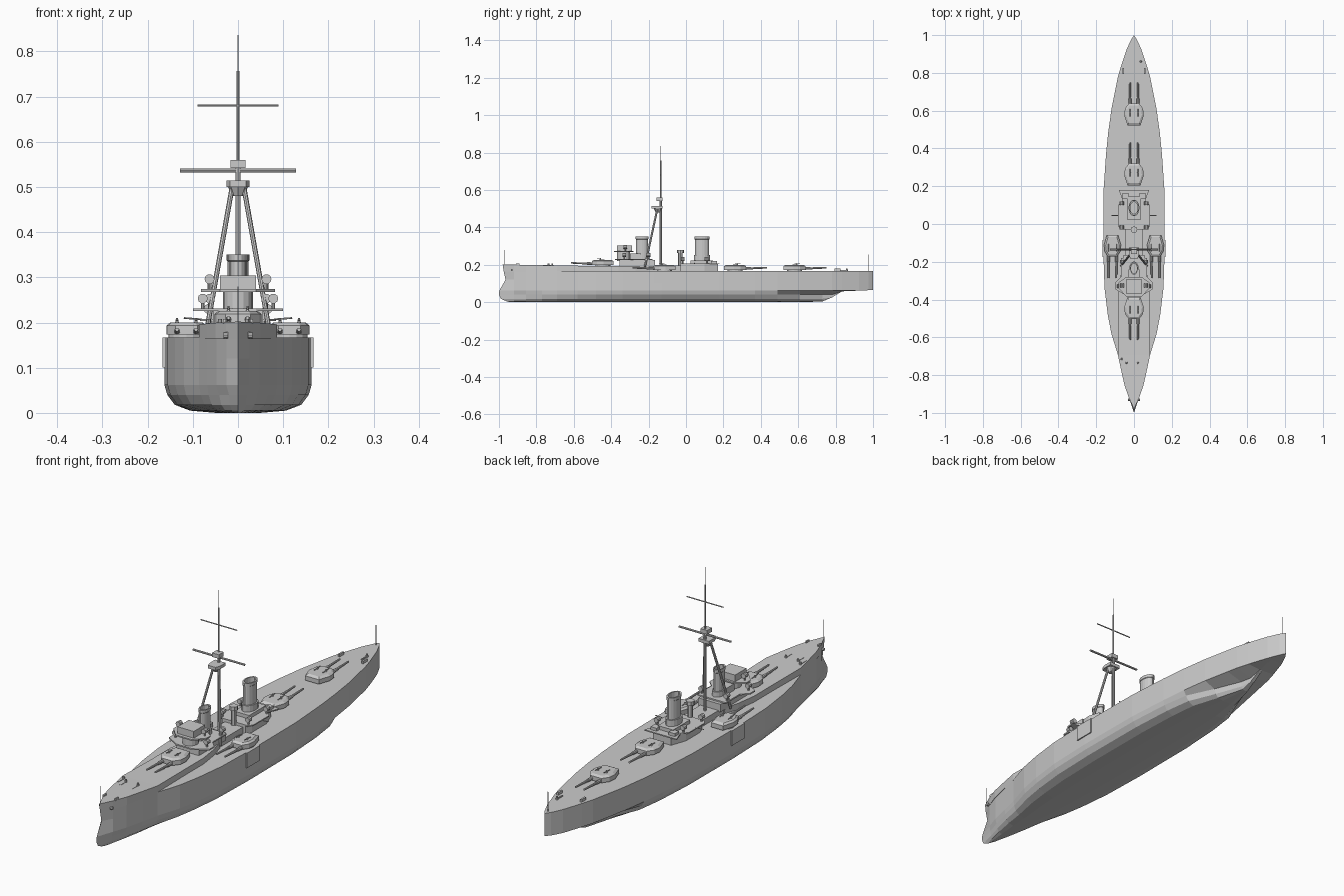
import bpy, bmesh, math
from mathutils import Vector

cube = bpy.data.objects.get("Cube")
if cube:
    bpy.data.objects.remove(cube, do_unlink=True)

grey = bpy.data.materials.new("warship grey")
grey.use_nodes = True
grey.diffuse_color = (0.6, 0.6, 0.6, 1)
grey.node_tree.nodes["Principled BSDF"].inputs["Base Color"].default_value = (0.6, 0.6, 0.6, 1)


def finish(name, bm):
    bmesh.ops.remove_doubles(bm, verts=bm.verts, dist=1e-5)
    bmesh.ops.recalc_face_normals(bm, faces=bm.faces)
    mesh = bpy.data.meshes.new(name)
    bm.to_mesh(mesh)
    bm.free()
    mesh.materials.append(grey)
    ob = bpy.data.objects.new(name, mesh)
    bpy.context.collection.objects.link(ob)
    return ob


def loft(name, rings, closed=True):
    """Skin a list of rings of points and cap both ends."""
    bm = bmesh.new()
    rows = [[bm.verts.new(p) for p in r] for r in rings]
    n = len(rows[0])
    for a, b in zip(rows, rows[1:]):
        for i in range(n):
            j = (i + 1) % n
            bm.faces.new((a[i], a[j], b[j], b[i]))
    if closed:
        bm.faces.new(rows[0])
        bm.faces.new(rows[-1])
    return finish(name, bm)


def prism(name, outline, z0, z1, top=1.0):
    """Extrude a plan outline, optionally tapering toward its middle."""
    cx = sum(p[0] for p in outline) / len(outline)
    cy = sum(p[1] for p in outline) / len(outline)
    upper = [(cx + (x - cx) * top, cy + (y - cy) * top, z1) for x, y in outline]
    return loft(name, [[(x, y, z0) for x, y in outline], upper])


def mirrored(half):
    return half + [(-x, y) for x, y in reversed(half)]


def box(name, x, y, z, sx, sy, sz):
    pts = [(x - sx / 2, y - sy / 2), (x + sx / 2, y - sy / 2),
           (x + sx / 2, y + sy / 2), (x - sx / 2, y + sy / 2)]
    return prism(name, pts, z, z + sz)


def rod(name, a, b, r, r2=None, sides=8):
    a, b = Vector(a), Vector(b)
    q = (b - a).to_track_quat('Z', 'Y')
    rings = []
    for c, rad in ((a, r), (b, r if r2 is None else r2)):
        rings.append([c + q @ Vector((rad * math.cos(t), rad * math.sin(t), 0))
                      for t in (2 * math.pi * i / sides for i in range(sides))])
    return loft(name, rings)


def oval(rx, ry, cy, n=16):
    return [(rx * math.cos(2 * math.pi * i / n), cy + ry * math.sin(2 * math.pi * i / n))
            for i in range(n)]


# Hull: levels are (height, share of beam, stem position)
DECK = 0.167
levels = [(DECK, 1, -0.975), (0.12, 1, -0.965), (0.062, 1, -0.998), (0.04, 0.96, -1.0),
          (0.018, 0.86, -0.99), (0.005, 0.65, -0.96), (0, 0.3, -0.94)]
# Stations: y, half beam, fullness below water, keel height
stations = [(-0.92, 0.026, 0.8, 0), (-0.855, 0.048, 0.9, 0), (-0.77, 0.068, 1, 0),
            (-0.69, 0.086, 1, 0), (-0.58, 0.12, 1, 0), (-0.48, 0.139, 1, 0),
            (-0.34, 0.156, 1, 0), (-0.13, 0.163, 1, 0), (0.18, 0.161, 1, 0),
            (0.37, 0.148, 1, 0), (0.49, 0.136, 0.95, 0), (0.61, 0.119, 0.6, 0),
            (0.73, 0.095, 0.22, 0.004), (0.78, 0.085, 0.12, 0.025),
            (0.835, 0.069, 0.1, 0.058), (0.925, 0.039, 0.5, 0.062),
            (0.975, 0.016, 0.5, 0.064), (1.0, 0, 0, 0.066)]
rings = [[(0, s, z) for z, k, s in levels] * 1]
rings[0] += rings[0][::-1]
for y, w, full, keel in stations:
    half = [(w * k * (full if z < 0.06 else 1), y, max(z, keel)) for z, k, s in levels]
    rings.append(half + [(-x, b, z) for x, b, z in reversed(half)])
loft("hull", rings, closed=False)

# Raised forecastle following the bow, then running aft inside the side decks
plan = [(0, -0.98), (0.027, -0.92), (0.05, -0.855), (0.069, -0.77), (0.086, -0.69),
        (0.083, -0.5), (0.083, -0.36), (0.07, -0.27), (0.05, -0.2)]
rings = []
for x, y in plan:
    z = 0.194 + 0.008 * max(0, (-y - 0.6) / 0.38)
    foot = y + 0.005 if x == 0 else y
    rings.append([(x, foot, DECK - 0.003), (x, y, z), (-x, y, z), (-x, foot, DECK - 0.003)])
loft("forecastle", rings)


# Twin gun turrets
def turret(name, cx, cy, z, d):
    def at(x, y):
        return (cx + x, cy + y * d)
    base = [at(0.04 * math.cos(i * math.pi / 8), 0.04 * math.sin(i * math.pi / 8)) for i in range(16)]
    prism(name + "_barbette", base, z - 0.02, z + 0.008)
    shape = [(0.028, 0.058), (0.048, 0.03), (0.052, -0.005), (0.034, -0.058)]
    scale = 0.86 if cx else 1
    pts = [at(x * scale, y) for x, y in mirrored(shape)]
    prism(name + "_house", pts, z + 0.006, z + 0.026)
    prism(name + "_roof", pts, z + 0.026, z + 0.033, 0.8)
    for s in (-1, 1):
        x = s * 0.021
        a, b, c = at(x, 0.045), at(x, 0.085), at(x, 0.17)
        rod(name + "_gun_breech", (*a, z + 0.013), (*b, z + 0.014), 0.007)
        rod(name + "_gun_barrel", (*b, z + 0.014), (*c, z + 0.017), 0.0055, 0.004)
        h = at(x, 0.012)
        rod(name + "_sight_hood", (*h, z + 0.028), (*h, z + 0.043), 0.005, 0.002, 6)
        g = at(x, -0.01)
        rod(name + "_roof_gun", (*g, z + 0.036), (*at(x, 0.03), z + 0.039), 0.002, sides=6)


turret("fore_turret", 0, -0.445, 0.193, -1)
turret("midship_turret", 0, 0.262, DECK, 1)
turret("aft_turret", 0, 0.58, DECK, 1)
for side, s in (("left", 1), ("right", -1)):
    turret(side + "_wing_turret", s * 0.114, -0.115, DECK, -1)
    box(side + "_side_plate", s * 0.163, -0.13, 0.1, 0.009, 0.09, DECK - 0.1)

# Deckhouses
house = mirrored([(0.07, -0.03), (0.084, -0.01), (0.084, 0.1), (0.06, 0.125), (0.08, 0.18)])
prism("midship_deck", house, 0.203, 0.208)
prism("midship_house", mirrored([(0.058, -0.03), (0.07, 0), (0.07, 0.1), (0.045, 0.17)]), DECK - 0.004, 0.203)
box("funnel_house", 0, 0.085, 0.206, 0.075, 0.12, 0.018)
box("link_house", 0, -0.12, DECK - 0.004, 0.09, 0.2, 0.032)
box("fore_house", 0, -0.26, 0.19, 0.11, 0.19, 0.035)
prism("fore_platform", mirrored([(0.04, -0.38), (0.1, -0.345), (0.1, -0.31), (0.07, -0.28), (0.07, -0.18)]), 0.225, 0.231)
prism("conning_tower", oval(0.033, 0.035, -0.335), 0.22, 0.27)
prism("bridge_platform", mirrored([(0.04, -0.385), (0.082, -0.34), (0.082, -0.31), (0.04, -0.28)]), 0.268, 0.274)
box("bridge_house", 0, -0.33, 0.274, 0.08, 0.08, 0.03)
box("bridge_rear", 0, -0.27, 0.23, 0.06, 0.06, 0.03)


# Funnels with caps
def funnel(name, cy, rx, ry, z):
    prism(name + "_casing", oval(rx + 0.006, ry + 0.006, cy), z, z + 0.03)
    ring = [(1, z), (1, 0.335), (1.09, 0.337), (1.09, 0.35), (0.85, 0.35), (0.85, 0.32)]
    loft(name, [[(x * k, cy + (y - cy) * k, h) for x, y in oval(rx, ry, cy)] for k, h in ring])


funnel("fore_funnel", -0.235, 0.019, 0.031, 0.224)
funnel("aft_funnel", 0.085, 0.023, 0.037, 0.222)
rod("searchlight_tower", (0, -0.03, DECK), (0, -0.03, 0.27), 0.012)
rod("searchlight_tower_head", (0, -0.03, 0.262), (0, -0.03, 0.28), 0.018)

# Searchlights and small fittings, in pairs
for s in (-1, 1):
    for x, y, z in ((0.063, -0.325, 0.274), (0.078, -0.33, 0.231), (0.062, -0.2, 0.231),
                    (0.065, -0.018, 0.208), (0.065, 0.11, 0.208)):
        rod("searchlight_post", (s * x, y, z), (s * x, y, z + 0.014), 0.004)
        rod("searchlight", (s * x, y - 0.01, z + 0.022), (s * x, y + 0.01, z + 0.022), 0.011, sides=10)
    rod("boat_boom", (s * 0.08, 0.045, 0.207), (s * 0.12, 0.045, 0.21), 0.002, sides=5)
    box("deck_locker", s * 0.045, 0.15, 0.207, 0.03, 0.03, 0.014)
    box("stern_bollard", s * 0.058, 0.81, DECK, 0.008, 0.03, 0.012)
    box("bow_bollard", s * 0.03, -0.9, 0.198, 0.006, 0.02, 0.01)
    rod("hawse_pipe", (s * 0.022, -0.93, 0.172), (s * 0.032, -0.93, 0.172), 0.007)
for x, y, z in ((-0.065, -0.715, 0.194), (-0.04, -0.735, 0.194), (0.02, -0.735, 0.194), (0.036, 0.86, DECK)):
    rod("capstan", (x, y, z), (x, y, z + 0.014), 0.006, 0.004)
    box("anchor_chain", x, y - 0.02, z, 0.005, 0.04, 0.005)

# Tripod mast, tops, yards and flagpoles
MY = -0.135
rod("main_mast", (0, MY, DECK), (0, MY, 0.56), 0.006)
for s in (-1, 1):
    rod("tripod_leg", (s * 0.068, -0.22, 0.19), (s * 0.012, -0.152, 0.505), 0.0055)
prism("spotting_top_floor", mirrored([(0.018, -0.185), (0.026, -0.165), (0.026, -0.125)]), 0.5, 0.514)
rod("spotting_top_bracket", (0, -0.15, 0.48), (0, -0.15, 0.5), 0.012, 0.022)
box("upper_top", 0, -0.142, 0.542, 0.034, 0.034, 0.018)
rod("lower_yard", (-0.128, MY, 0.536), (0.128, MY, 0.536), 0.0045)
rod("upper_yard", (-0.09, MY, 0.68), (0.09, MY, 0.68), 0.0025)
rod("topmast", (0, MY, 0.55), (0, MY, 0.757), 0.0032)
rod("topmast_pole", (0, MY, 0.755), (0, MY, 0.836), 0.0012, sides=5)
rod("bow_flagpole", (0, -0.972, 0.195), (0, -0.972, 0.28), 0.0012, sides=5)
rod("stern_flagpole", (0, 0.975, DECK), (0, 0.975, 0.255), 0.0012, sides=5)
